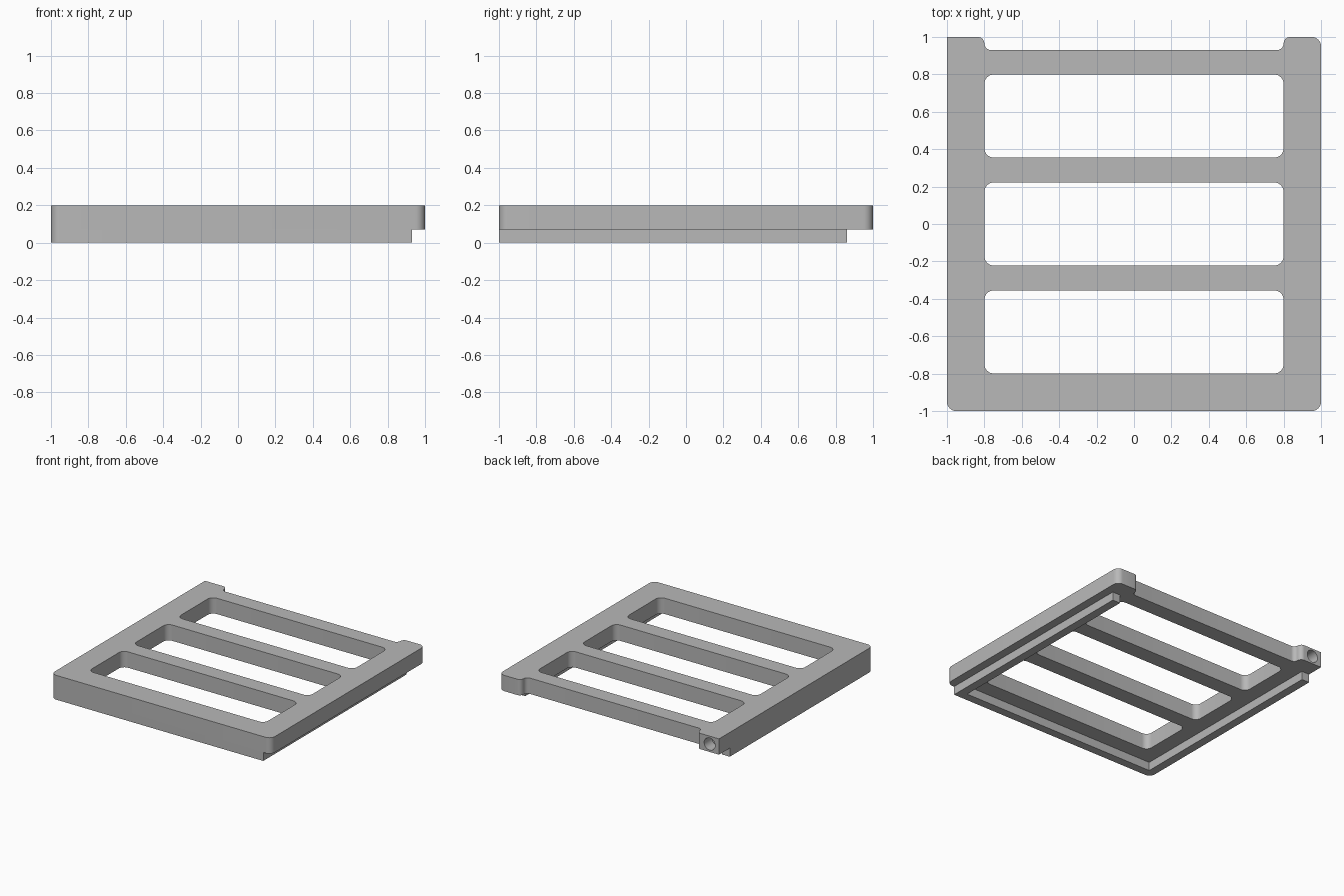
import bpy, bmesh, math
from mathutils import Vector

cube = bpy.data.objects.get("Cube")
if cube:
    bpy.data.objects.remove(cube, do_unlink=True)

grey = bpy.data.materials.new("plain_grey")
grey.use_nodes = True
colour = (0.48, 0.48, 0.48, 1)
grey.diffuse_color = colour
grey.node_tree.nodes["Principled BSDF"].inputs["Base Color"].default_value = colour

STEP, TOP = 0.07, 0.2   # underside of the plate, top of the plate
RAIL = 0.07             # rail width and recess
FILLET = 0.05


def rounded(corners, steps=8):
    """Outline from (x, y, radius) corners, with arcs at the right-angle corners."""
    out = []
    for i, (x, y, r) in enumerate(corners):
        p = Vector((x, y))
        if r == 0:
            out.append(p)
            continue
        a = (Vector(corners[i - 1][:2]) - p).normalized()
        b = (Vector(corners[(i + 1) % len(corners)][:2]) - p).normalized()
        centre = p + (a + b) * r
        for k in range(steps + 1):
            t = math.pi / 2 * k / steps
            out.append(centre - b * r * math.cos(t) - a * r * math.sin(t))
    return out


def prism(name, corners, z0, z1):
    """Extrude a rounded outline from z0 to z1."""
    bm = bmesh.new()
    base = bm.faces.new([bm.verts.new((p.x, p.y, z0)) for p in rounded(corners)])
    top = bmesh.ops.extrude_face_region(bm, geom=[base])["geom"]
    bmesh.ops.translate(bm, vec=(0, 0, z1 - z0),
                        verts=[v for v in top if isinstance(v, bmesh.types.BMVert)])
    bmesh.ops.remove_doubles(bm, verts=bm.verts, dist=1e-5)
    bmesh.ops.recalc_face_normals(bm, faces=bm.faces)
    mesh = bpy.data.meshes.new(name)
    bm.to_mesh(mesh)
    bm.free()
    mesh.materials.append(grey)
    obj = bpy.data.objects.new(name, mesh)
    bpy.context.collection.objects.link(obj)
    return obj


def cut(target, cutter):
    """Apply a boolean cut and remove the cutter."""
    mod = target.modifiers.new("cut", 'BOOLEAN')
    mod.operation = 'DIFFERENCE'
    mod.solver = 'EXACT'
    mod.object = cutter
    bpy.context.view_layer.objects.active = target
    bpy.ops.object.modifier_apply(modifier=mod.name)
    bpy.data.objects.remove(cutter, do_unlink=True)


# Frame plate with two short tabs on the back edge
back, s = 0.93, 0.0349
frame = prism("frame_plate", [
    (-1, -1, FILLET), (1, -1, FILLET), (1, 1, FILLET),
    (0.8, 1, s), (0.8, back, s), (-0.8, back, s), (-0.8, 1, s), (-1, 1, 0)], STEP, TOP)

# Three rounded slots
for y in (-0.577, 0, 0.577):
    h = 0.222
    cut(frame, prism("slot_cutter", [
        (-0.8, y - h, FILLET), (0.8, y - h, FILLET),
        (0.8, y + h, FILLET), (-0.8, y + h, FILLET)], 0, 0.3))

# Round socket in the back face of the right tab
bpy.ops.mesh.primitive_cylinder_add(vertices=32, radius=0.05, depth=0.2,
                                    location=(-0.915, 1, (STEP + TOP) / 2),
                                    rotation=(math.pi / 2, 0, 0))
socket = bpy.context.object
socket.data.materials.append(grey)
cut(frame, socket)

# U-shaped rail beneath the plate, set in on the left side
outer, inner, end = 1 - RAIL, 1 - 2 * RAIL, 0.86
rail = prism("under_rail", [
    (-1, -1, FILLET), (outer, -1, 0), (outer, end, 0), (inner, end, 0),
    (inner, -outer, 0), (-outer, -outer, 0), (-outer, end, 0), (-1, end, 0)], 0, STEP)

bpy.ops.object.select_all(action='DESELECT')
for obj in (frame, rail):
    obj.select_set(True)
bpy.context.view_layer.objects.active = frame
bpy.ops.object.shade_smooth_by_angle(angle=math.radians(30))
